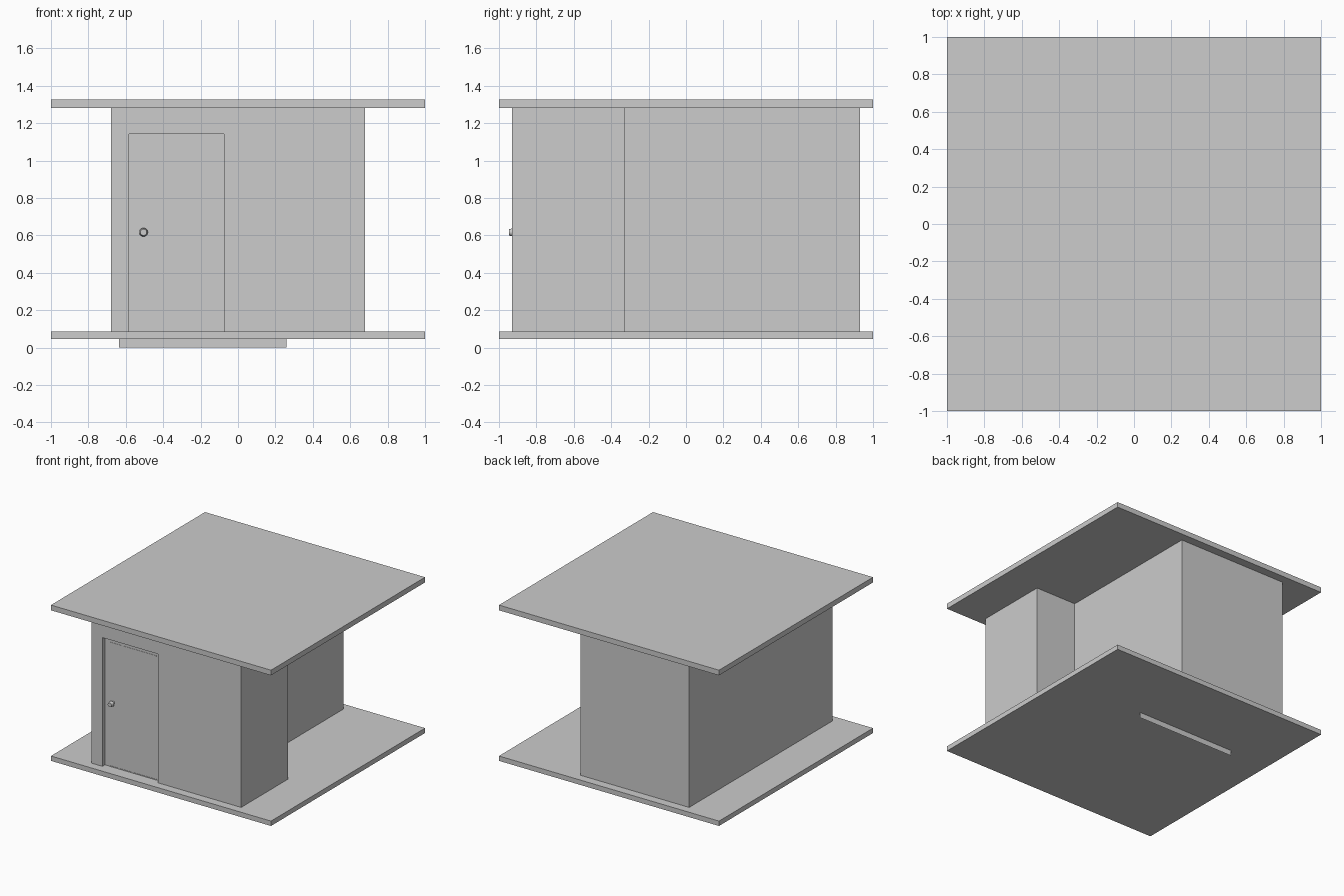
import bpy
import bmesh
from math import radians
from mathutils import Matrix

if "Cube" in bpy.data.objects:
    bpy.data.objects.remove(bpy.data.objects["Cube"])

grey = bpy.data.materials.new("light_grey")
grey.use_nodes = True
grey.diffuse_color = (0.604, 0.604, 0.604, 1)
grey.node_tree.nodes["Principled BSDF"].inputs["Base Color"].default_value = grey.diffuse_color


def add_object(name, bm):
    bmesh.ops.recalc_face_normals(bm, faces=bm.faces)
    mesh = bpy.data.meshes.new(name)
    bm.to_mesh(mesh)
    bm.free()
    mesh.materials.append(grey)
    obj = bpy.data.objects.new(name, mesh)
    bpy.context.collection.objects.link(obj)
    return obj


def prism(name, outline, z0, z1):
    """Extrude a plan outline from z0 up to z1."""
    bm = bmesh.new()
    face = bm.faces.new([bm.verts.new((x, y, z0)) for x, y in outline])
    top = bmesh.ops.extrude_face_region(bm, geom=[face])["geom"]
    verts = [v for v in top if isinstance(v, bmesh.types.BMVert)]
    bmesh.ops.translate(bm, verts=verts, vec=(0, 0, z1 - z0))
    return add_object(name, bm)


def box(name, x0, x1, y0, y1, z0, z1):
    return prism(name, [(x0, y0), (x1, y0), (x1, y1), (x0, y1)], z0, z1)


FLOOR, CEILING = 0.085, 1.282
FRONT, DOOR = -0.93, -0.896

# Floor and roof slabs
box("floor_slab", -1, 1, -1, 1, 0.045, FLOOR)
box("roof_slab", -1, 1, -1, 1, CEILING, 1.325)

# L-shaped room, with a shallow recess cut for the door
plan = [(-0.68, FRONT), (0.68, FRONT), (0.68, -0.325),
        (0.31, -0.325), (0.31, 0.93), (-0.68, 0.93)]
walls = prism("walls", plan, FLOOR, CEILING)
cutter = box("door_cutter", -0.582, -0.075, FRONT - 0.1, DOOR, 0, 1.143)
cutter.hide_render = True
cut = walls.modifiers.new("door_recess", "BOOLEAN")
cut.operation = "DIFFERENCE"
cut.solver = "EXACT"
cut.object = cutter
bpy.context.view_layer.objects.active = walls
bpy.ops.object.modifier_apply(modifier=cut.name)
bpy.data.objects.remove(cutter)

# Thin trim lines across the top and bottom of the door
for name, z in (("door_top_trim", 1.1), ("door_bottom_trim", FLOOR)):
    box(name, -0.54, -0.115, DOOR - 0.002, DOOR, z, z + 0.006)

# Round door knob: narrow stem and wider tapered grip
bm = bmesh.new()
for r_back, r_front, y_back, y_front in ((0.012, 0.012, DOOR, -0.92),
                                         (0.023, 0.017, -0.92, -0.946)):
    place = Matrix.Translation((-0.505, (y_back + y_front) / 2, 0.616))
    bmesh.ops.create_cone(bm, cap_ends=True, segments=24, radius1=r_back,
                          radius2=r_front, depth=y_back - y_front,
                          matrix=place @ Matrix.Rotation(radians(90), 4, "X"))
knob = add_object("door_knob", bm)
bpy.context.view_layer.objects.active = knob
knob.select_set(True)
bpy.ops.object.shade_smooth_by_angle(angle=radians(30))

# Upright strip beneath the floor
bm = bmesh.new()
bm.faces.new([bm.verts.new((x, 0.38, z)) for x, z in
              ((-0.635, 0), (0.26, 0), (0.26, 0.045), (-0.635, 0.045))])
add_object("underfloor_strip", bm)
